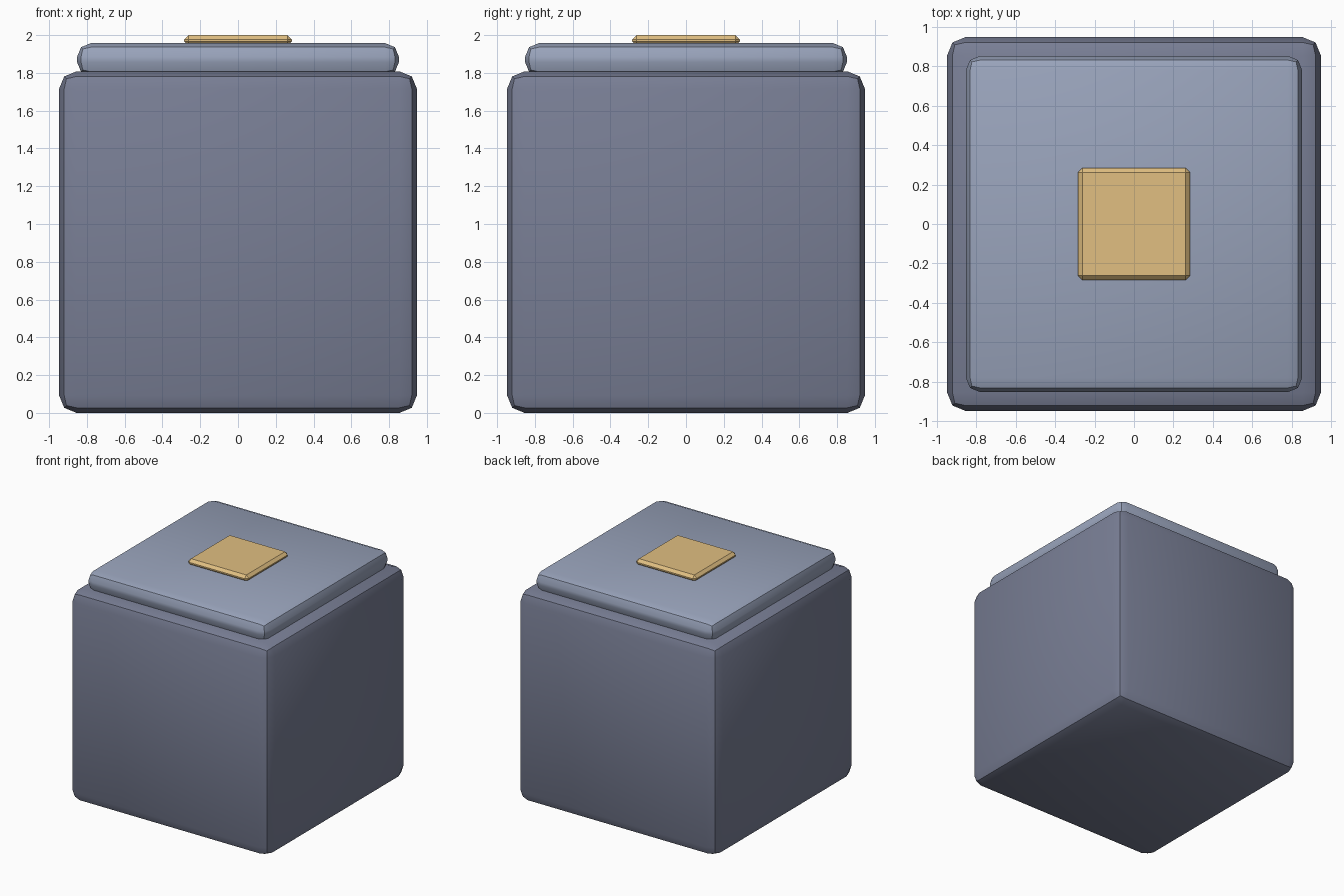
import bpy
import math

if "Cube" in bpy.data.objects:
    bpy.data.objects.remove(bpy.data.objects["Cube"])


def rounded_box(name, half, z0, z1, bevel, segments, smooth=True):
    """Square box with bevelled edges, spanning z0..z1."""
    bpy.ops.mesh.primitive_cube_add(size=1, location=(0, 0, (z0 + z1) / 2))
    ob = bpy.context.object
    ob.name = name
    ob.scale = (half * 2, half * 2, z1 - z0)
    bpy.ops.object.transform_apply(location=False, rotation=False, scale=True)
    mod = ob.modifiers.new("bevel", 'BEVEL')
    mod.width = bevel
    mod.segments = segments
    bpy.ops.object.modifier_apply(modifier=mod.name)
    if smooth:
        bpy.ops.object.shade_smooth_by_angle(angle=math.radians(30))
    return ob


def paint(ob, name, rgb):
    mat = bpy.data.materials.new(name)
    mat.diffuse_color = (*rgb, 1)
    mat.use_nodes = True
    mat.node_tree.nodes["Principled BSDF"].inputs["Base Color"].default_value = mat.diffuse_color
    ob.data.materials.append(mat)


# main block
body = rounded_box("body", 0.947, 0.0, 1.808, 0.092, 2)
paint(body, "slate", (0.19, 0.21, 0.30))

# lid slab, sunk slightly into the block
lid = rounded_box("lid", 0.852, 1.785, 1.957, 0.072, 2)
paint(lid, "light_slate", (0.32, 0.37, 0.50))

# gold plate on the lid
plate = rounded_box("top_plate", 0.285, 1.943, 2.0, 0.023, 1)
paint(plate, "gold", (0.75, 0.52, 0.22))
